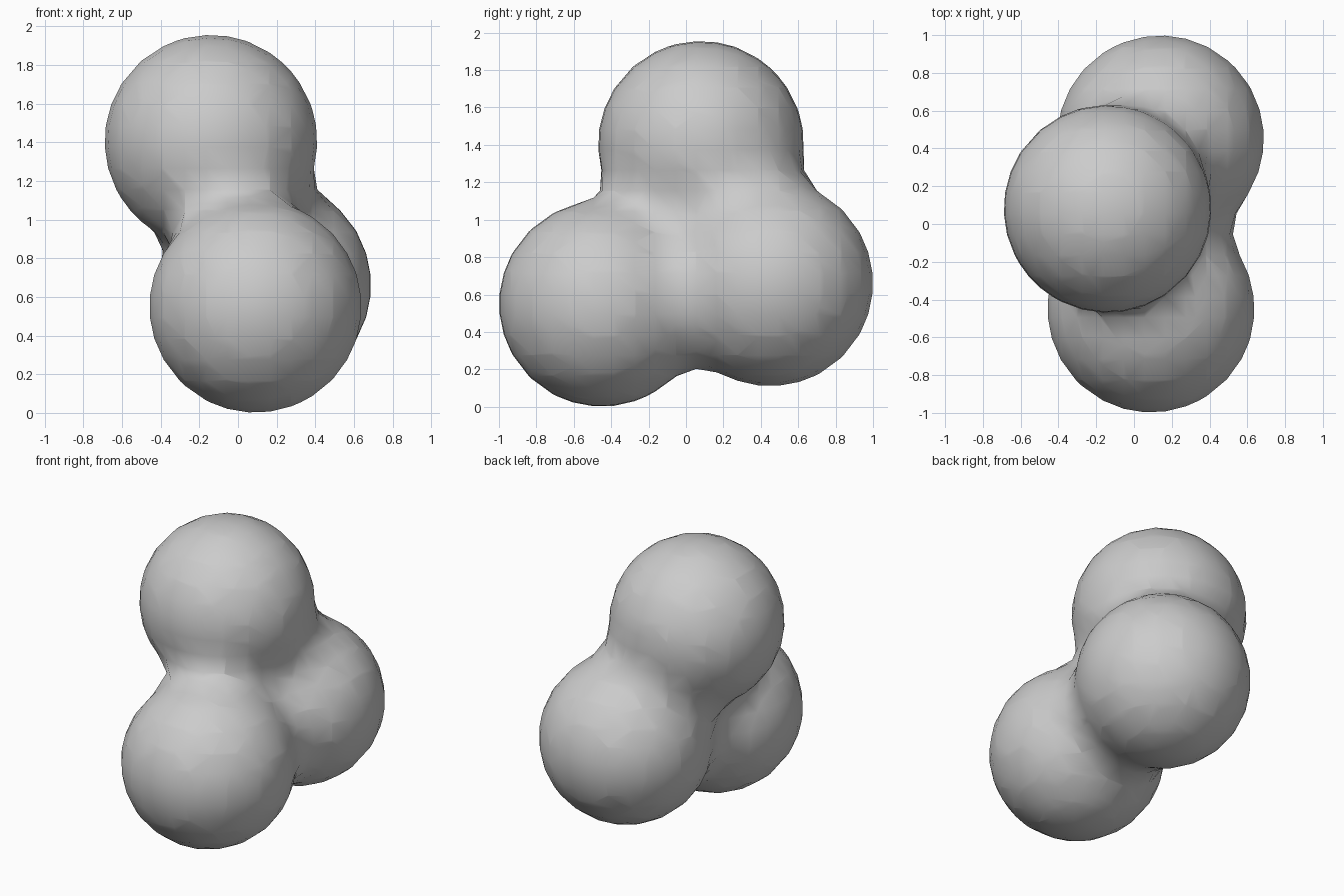
import bpy
from mathutils import Vector

if "Cube" in bpy.data.objects:
    bpy.data.objects.remove(bpy.data.objects["Cube"])

# Three equal blobs that melt into each other
CENTRES = {
    "top_lobe": (-0.14, 0.08, 1.405),
    "front_lobe": (0.09, -0.45, 0.55),
    "back_lobe": (0.14, 0.45, 0.66),
}
LOBE_RADIUS = 0.55
STIFFNESS = 4.0
THRESHOLD = 0.6

# Influence radius that gives each lobe the wanted visible radius
influence = LOBE_RADIUS / (1 - (THRESHOLD / STIFFNESS) ** (1 / 3)) ** 0.5

meta = bpy.data.metaballs.new("blob_field")
meta.threshold = THRESHOLD
meta.resolution = meta.render_resolution = 0.11
for centre in CENTRES.values():
    lobe = meta.elements.new(type='BALL')
    lobe.co = Vector(centre)
    lobe.radius = influence
    lobe.stiffness = STIFFNESS
field = bpy.data.objects.new("blob_field", meta)
bpy.context.collection.objects.link(field)
bpy.context.view_layer.update()

# Freeze the merged surface as a smooth mesh
depsgraph = bpy.context.evaluated_depsgraph_get()
mesh = bpy.data.meshes.new_from_object(field.evaluated_get(depsgraph))
bpy.data.objects.remove(field)
body = bpy.data.objects.new("three_lobed_blob", mesh)
bpy.context.collection.objects.link(body)
for poly in mesh.polygons:
    poly.use_smooth = True
